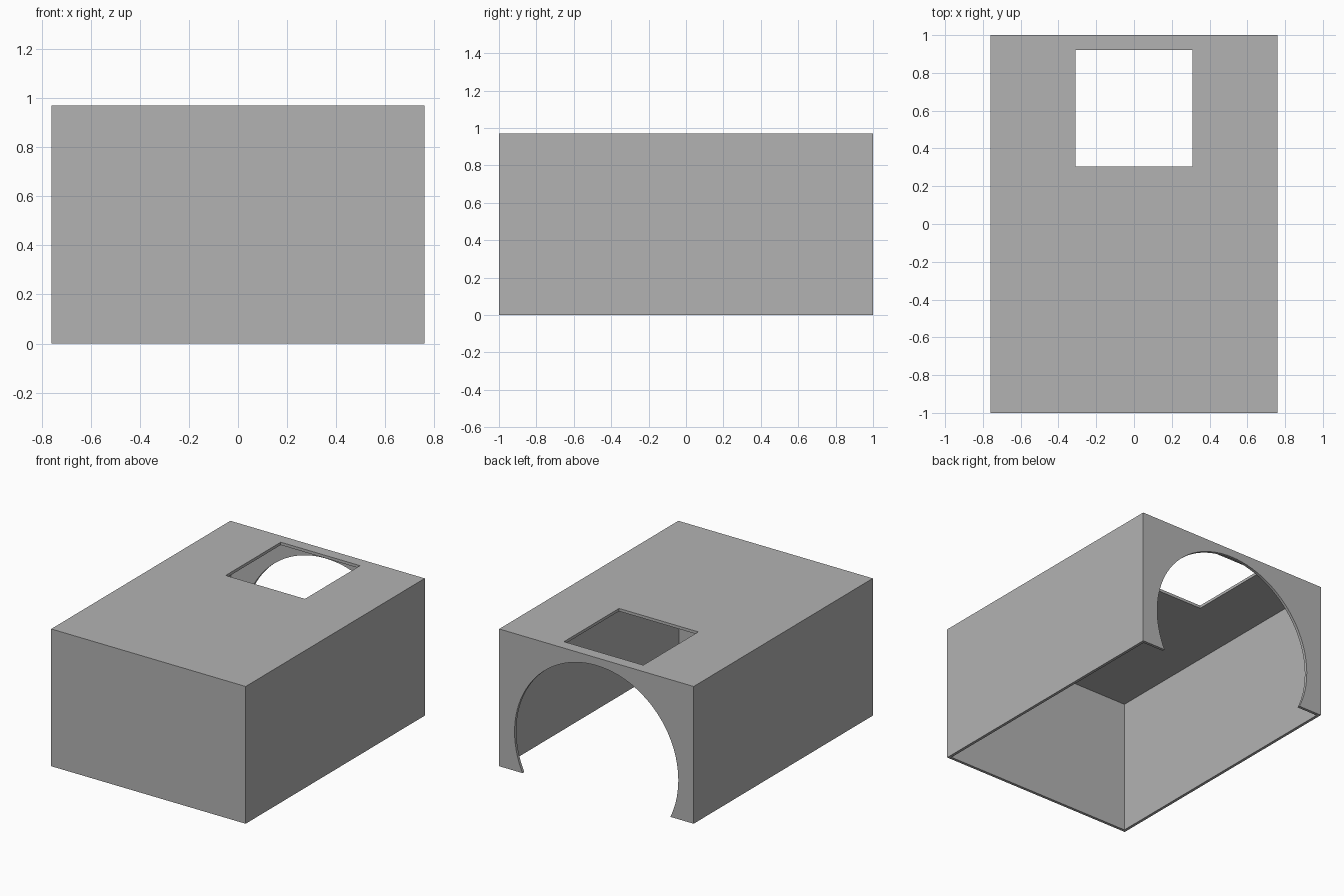
import bpy
from math import radians
from mathutils import Vector

if "Cube" in bpy.data.objects:
    bpy.data.objects.remove(bpy.data.objects["Cube"], do_unlink=True)

WIDTH, DEPTH, HEIGHT, WALL = 1.52, 2.0, 0.97, 0.02

grey = bpy.data.materials.new("plain grey")
grey.use_nodes = True
grey.diffuse_color = (0.45, 0.45, 0.45, 1)
grey.node_tree.nodes["Principled BSDF"].inputs["Base Color"].default_value = grey.diffuse_color


def box(name, low, high):
    """Axis-aligned box between two corners."""
    low, high = Vector(low), Vector(high)
    bpy.ops.mesh.primitive_cube_add(size=1, location=(low + high) / 2)
    obj = bpy.context.object
    obj.name = name
    obj.scale = high - low
    bpy.ops.object.transform_apply(location=True, rotation=True, scale=True)
    obj.data.materials.append(grey)
    return obj


def cut(target, cutter):
    """Subtract the cutter and discard it."""
    cutter.hide_render = True
    mod = target.modifiers.new(cutter.name, "BOOLEAN")
    mod.operation, mod.solver, mod.object = "DIFFERENCE", "EXACT", cutter
    bpy.context.view_layer.objects.active = target
    bpy.ops.object.modifier_apply(modifier=mod.name)
    bpy.data.objects.remove(cutter, do_unlink=True)


# Outer cover
hx, hy = WIDTH / 2, DEPTH / 2
cover = box("open_bottom_cover", (-hx, -hy, 0), (hx, hy, HEIGHT))

# Hollow interior, open underneath
cut(cover, box("interior", (-hx + WALL, -hy + WALL, -0.1),
               (hx - WALL, hy - WALL, HEIGHT - WALL)))

# Square opening in the roof
cut(cover, box("roof_opening", (-0.31, 0.305, HEIGHT - 0.1), (0.31, 0.92, HEIGHT + 0.1)))

# Round archway in the back wall
bpy.ops.mesh.primitive_cylinder_add(vertices=96, radius=0.64, depth=0.1,
                                    location=(0, hy, 0.275), rotation=(radians(90), 0, 0))
arch = bpy.context.object
arch.name = "back_arch"
arch.data.materials.append(grey)
cut(cover, arch)

# Smooth arch rim, sharp box edges
bpy.ops.object.select_all(action="DESELECT")
cover.select_set(True)
bpy.context.view_layer.objects.active = cover
bpy.ops.object.shade_smooth_by_angle(angle=radians(30))
